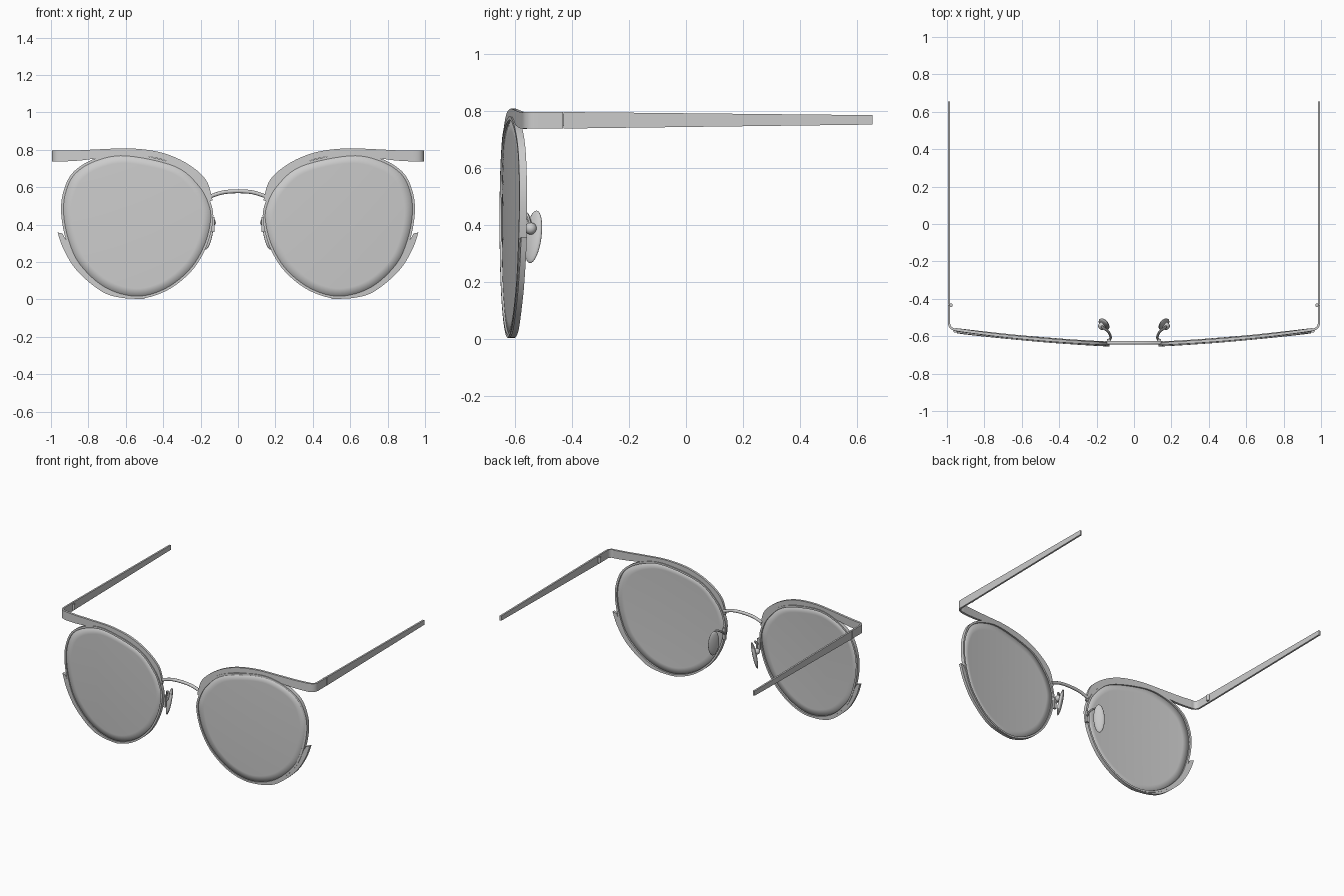
import bpy, bmesh, math
from mathutils import Vector, Matrix

if "Cube" in bpy.data.objects:
    bpy.data.objects.remove(bpy.data.objects["Cube"])

grey = bpy.data.materials.new("grey")
grey.diffuse_color = (0.6, 0.6, 0.6, 1)
grey.use_nodes = True
grey.node_tree.nodes["Principled BSDF"].inputs["Base Color"].default_value = grey.diffuse_color


def surf(x, z):
    """Depth of the gently wrapped front at (x, z)."""
    return -0.643 + 0.08 * x * x + 0.04 * (z - 0.4) ** 2


def spline(pts, n=6, closed=False):
    """Catmull-Rom interpolation in any dimension."""
    P = [Vector(p) for p in pts]
    N = len(P)
    get = (lambda i: P[i % N]) if closed else (lambda i: P[max(0, min(N - 1, i))])
    out = []
    for i in range(N if closed else N - 1):
        a, b, c, d = (get(i + k) for k in (-1, 0, 1, 2))
        for j in range(n):
            t = j / n
            out.append(0.5 * (2 * b + (c - a) * t + (2 * a - 5 * b + 4 * c - d) * t * t
                              + (3 * b - a - 3 * c + d) * t ** 3))
    return out if closed else out + [P[-1]]


def finish(name, bm, mirror=True, angle=35):
    bmesh.ops.recalc_face_normals(bm, faces=bm.faces)
    me = bpy.data.meshes.new(name)
    bm.to_mesh(me)
    bm.free()
    me.materials.append(grey)
    ob = bpy.data.objects.new(name, me)
    bpy.context.collection.objects.link(ob)
    bpy.ops.object.select_all(action='DESELECT')
    ob.select_set(True)
    bpy.context.view_layer.objects.active = ob
    bpy.ops.object.shade_smooth_by_angle(angle=math.radians(angle))
    if mirror:
        m = ob.modifiers.new("mirror", 'MIRROR')
        m.use_mirror_merge = False
    return ob


def loft(name, sections, closed=False, mirror=True):
    """Skin a list of equal-sized cross-sections."""
    bm = bmesh.new()
    rings = [[bm.verts.new(p) for p in s] for s in sections]
    k = len(rings[0])
    for i in range(len(rings) if closed else len(rings) - 1):
        a, b = rings[i], rings[(i + 1) % len(rings)]
        for j in range(k):
            bm.faces.new((a[j], a[(j + 1) % k], b[(j + 1) % k], b[j]))
    if not closed:
        bm.faces.new(rings[0])
        bm.faces.new(rings[-1])
    return finish(name, bm, mirror)


def front_section(ox, oz, ix, iz, h):
    """Rectangular section between an outer and an inner point of the front."""
    yo, yi = surf(ox, oz), surf(ix, iz)
    return [(ox, yo - h, oz), (ox, yo + h, oz), (ix, yi + h, iz), (ix, yi - h, iz)]


def tube(name, path, r, mirror=True, k=12):
    secs = []
    for i, p in enumerate(path):
        t = (path[min(i + 1, len(path) - 1)] - path[max(i - 1, 0)]).normalized()
        u = t.cross(Vector((0.3, 1, 0.1))).normalized()
        v = t.cross(u)
        secs.append([p + r * (u * math.cos(a) + v * math.sin(a))
                     for a in (2 * math.pi * j / k for j in range(k))])
    return loft(name, secs, mirror=mirror)


# lens outline (x, z)
outline = spline([(.594, .78), (.33, .722), (.20, .615), (.144, .51), (.134, .417),
                  (.17, .28), (.25, .15), (.385, .045), (.545, .004), (.717, .053),
                  (.856, .18), (.92, .32), (.946, .47), (.93, .588), (.877, .684),
                  (.76, .754)], 6, True)
centre = Vector((.54, .4))

# rims
secs = []
for i, p in enumerate(outline):
    t = (outline[(i + 1) % len(outline)] - outline[i - 1]).normalized()
    q = p + Vector((-t.y, t.x)) * 0.013
    secs.append(front_section(p.x, p.y, q.x, q.y, 0.013))
loft("rim", secs, closed=True)

# lenses
bm = bmesh.new()
K = 8
rings = []
for k in range(1, K + 1):
    pts = [centre + (p - centre) * (0.985 * k / K) for p in outline]
    rings.append([bm.verts.new((p.x, surf(*p) - 0.002, p.y)) for p in pts])
mid = bm.verts.new((centre.x, surf(*centre) - 0.002, centre.y))
n = len(outline)
for j in range(n):
    bm.faces.new((mid, rings[0][j], rings[0][(j + 1) % n]))
    for a, b in zip(rings, rings[1:]):
        bm.faces.new((a[j], b[j], b[(j + 1) % n], a[(j + 1) % n]))
lens = finish("lens", bm)
s = lens.modifiers.new("thickness", 'SOLIDIFY')
s.thickness = 0.008
s.offset = 0

# brow bars: along the upper rim, then round the corner to the hinge
brow = spline([(.136, .53, .15, .525), (.172, .64, .20, .615), (.275, .728, .30, .70),
               (.41, .785, .42, .752), (.57, .807, .575, .772), (.73, .803, .73, .757),
               (.85, .797, .85, .742), (.95, .795, .95, .737)], 6)
secs = [front_section(*p, 0.008) for p in brow]
x0, y0, r = .953, surf(.95, .77) + .036, .036
corner = [(x0 + r * math.sin(a), y0 - r * math.cos(a), a)
          for a in (math.radians(d) for d in range(15, 91, 15))] + [(.989, -.432, math.pi / 2)]
for x, y, a in corner:
    nx, ny = -math.sin(a) * .006, math.cos(a) * .006
    secs.append([(x - nx, y - ny, .796), (x + nx, y + ny, .796),
                 (x + nx, y + ny, .738), (x - nx, y - ny, .738)])
loft("brow_bar", secs)

# temple arms, tapering to the back
loft("temple_arm", [[(.989 - w, y, zt), (.989 + w, y, zt), (.989 + w, y, zb), (.989 - w, y, zb)]
                    for y, w, zt, zb in ((-.43, .006, .796, .738), (.655, .006, .785, .752))])

# hinge barrels
tube("hinge", [Vector((.979, -.434, .747)), Vector((.979, -.434, .787))], .010)

# lower accents hugging the outer bottom of the rims
accent = spline([(.965, .358, .938, .352), (.93, .262, .895, .27), (.858, .15, .838, .165),
                 (.73, .043, .717, .06), (.62, .008, .615, .02), (.5, .003, .5, .013)], 6)
loft("lower_accent", [front_section(*p, 0.010) for p in accent])

# bridge
tube("bridge", spline([(-.15, -.635, .55), (-.08, -.635, .572), (0, -.635, .578),
                       (.08, -.635, .572), (.15, -.635, .55)], 6), .0105, mirror=False)

# nose pad mounts and wire arms
loft("pad_mount", [[(x, y, z) for x, y in ((.125, -.632), (.145, -.632), (.145, -.615), (.125, -.615))]
                   for z in (.36, .44)])
tube("pad_arm", spline([(.135, -.625, .40), (.125, -.605, .41), (.138, -.575, .435),
                        (.162, -.558, .435), (.172, -.545, .39)], 6), .007, k=8)

# nose pads with ball joints
pad = (Matrix.Translation((.16, -.536, .358)) @ Matrix.Rotation(math.radians(-40), 4, 'Z')
       @ Matrix.Rotation(math.radians(-11), 4, 'Y') @ Matrix.Diagonal((.014, .036, .094, 1)))
ball = Matrix.Translation((.171, -.545, .387)) @ Matrix.Scale(.021, 4)
for name, mat in (("nose_pad", pad), ("pad_ball", ball)):
    bm = bmesh.new()
    bmesh.ops.create_uvsphere(bm, u_segments=24, v_segments=16, radius=1, matrix=mat)
    finish(name, bm, angle=80)
